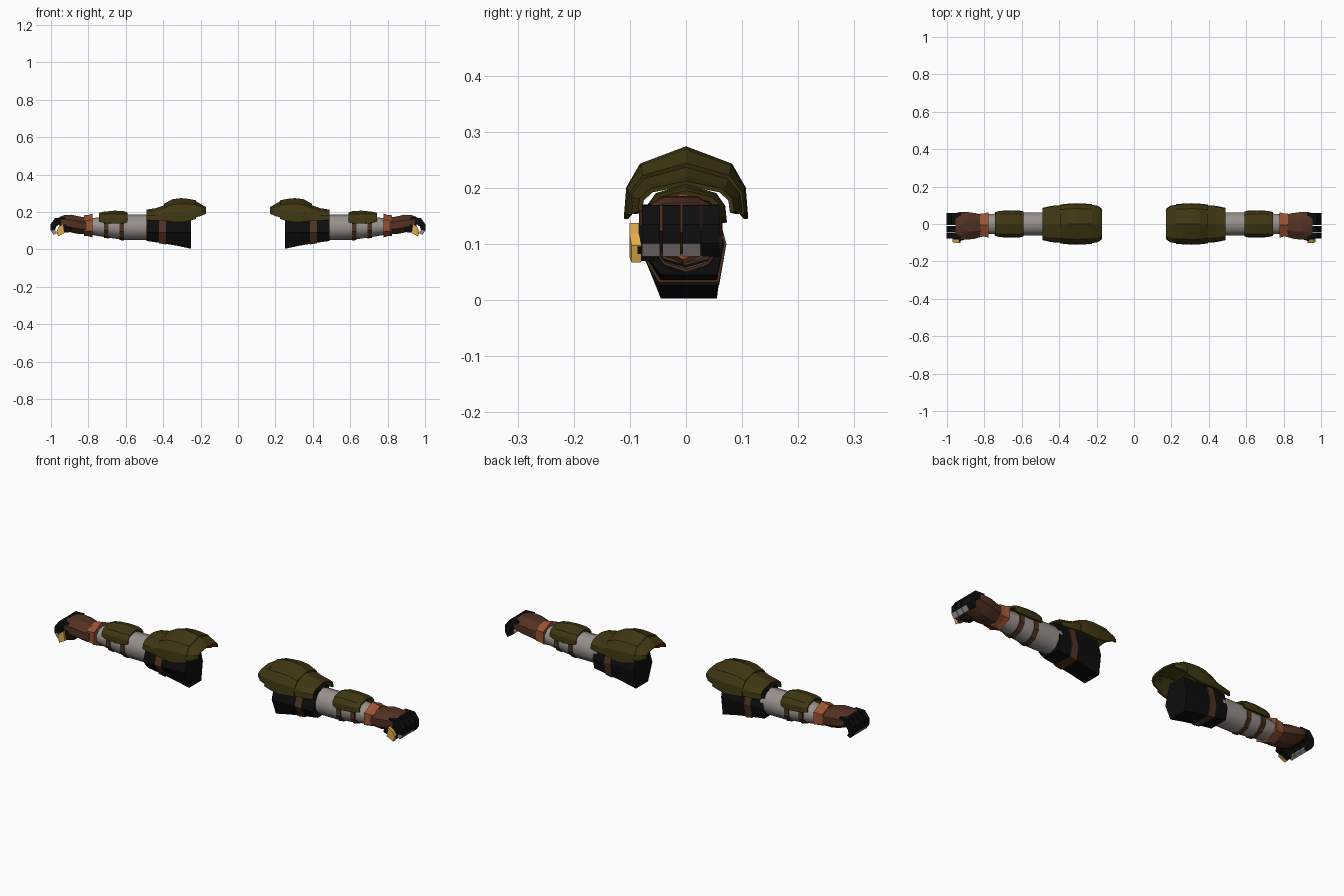
import bpy, bmesh, math

if "Cube" in bpy.data.objects:
    bpy.data.objects.remove(bpy.data.objects["Cube"])

def material(name, rgb):
    m = bpy.data.materials.new(name)
    m.diffuse_color = (*rgb, 1)
    m.use_nodes = True
    m.node_tree.nodes["Principled BSDF"].inputs["Base Color"].default_value = m.diffuse_color
    return m

OLIVE = material("olive armour", (0.050, 0.037, 0.006))
GREY = material("grey cloth", (0.32, 0.28, 0.265))
BLACK = material("black cloth", (0.004, 0.004, 0.004))
BROWN = material("brown leather", (0.085, 0.031, 0.016))
STRAP = material("strap leather", (0.075, 0.033, 0.015))
ORANGE = material("orange cuff", (0.33, 0.088, 0.034))
GOLD = material("gold metal", (0.75, 0.42, 0.07))

def loft(name, rings, mats, closed=True, cap=True, smooth=None, shell=0, rule=None):
    """Skin a list of equal rings; the mirror makes the opposite arm."""
    bm = bmesh.new()
    vs = [[bm.verts.new(p) for p in r] for r in rings]
    n = len(rings[0])
    for i in range(len(rings) - 1):
        for j in range(n if closed else n - 1):
            k = (j + 1) % n
            f = bm.faces.new((vs[i][j], vs[i][k], vs[i + 1][k], vs[i + 1][j]))
            if rule:
                f.material_index = rule(i, j)
    if closed and cap:
        bm.faces.new(vs[0])
        f = bm.faces.new(vs[-1])
        if rule:
            f.material_index = rule(len(rings) - 2, 0)
    bmesh.ops.recalc_face_normals(bm, faces=bm.faces)
    if not closed:
        # open shells sit over the arm, so their faces must point up
        if sum(f.normal.z * f.calc_area() for f in bm.faces) < 0:
            bmesh.ops.reverse_faces(bm, faces=bm.faces)
    me = bpy.data.meshes.new(name)
    bm.to_mesh(me)
    bm.free()
    for m in mats:
        me.materials.append(m)
    ob = bpy.data.objects.new(name, me)
    bpy.context.collection.objects.link(ob)
    if shell:
        s = ob.modifiers.new("thickness", 'SOLIDIFY')
        s.thickness, s.offset = shell, -1
    ob.modifiers.new("other arm", 'MIRROR').use_axis[0] = True
    if smooth:
        bpy.ops.object.select_all(action='DESELECT')
        ob.select_set(True)
        bpy.context.view_layer.objects.active = ob
        bpy.ops.object.shade_smooth_by_angle(angle=math.radians(smooth))
    return ob

def oval(x, cy, lo, hi, ry, n=10):
    cz, rz = (lo + hi) / 2, (hi - lo) / 2
    return [(x, cy + ry * math.cos(2 * math.pi * (i + .5) / n),
             cz + rz * math.sin(2 * math.pi * (i + .5) / n)) for i in range(n)]

def arch(x, lo, hi, w):
    half = [(1, 0), (.96, .43), (.74, .76)]
    prof = half + [(0, 1)] + [(-a, b) for a, b in reversed(half)]
    return [(x, w * a, lo + (hi - lo) * b) for a, b in prof]

def hexa(x, bottom, grow=0.0):
    g = grow
    return [(x, -.045 - g, bottom - g), (x, .055 + g, bottom - g), (x, .068 + g, .10),
            (x, .045 + g, .185), (x, -.05 - g, .185), (x, -.08 - g, .09)]

# Upper sleeve and its strap
loft("upper_sleeve", [hexa(.25, .003), hexa(.33, .02), hexa(.42, .035), hexa(.49, .045)], [BLACK])
loft("upper_strap", [hexa(.385, .03, .004), hexa(.422, .036, .004)], [STRAP])

# Forearm sleeve and straps
loft("forearm_sleeve", [oval(.47, 0, .05, .185, .064), oval(.60, 0, .05, .185, .064),
     oval(.70, 0, .063, .175, .060), oval(.80, 0, .08, .165, .055)], [GREY], smooth=45)
for x, lo, hi in ((.61, .046, .188), (.693, .058, .18)):
    loft("forearm_strap", [oval(x, 0, lo, hi, .068), oval(x + .024, 0, lo + .004, hi, .067)], [STRAP])

# Shoulder armour: three overlapping plates
inner = [(.172, .19, .226, .082), (.195, .18, .24, .098), (.235, .168, .263, .104)]
middle = [(.225, .163, .262, .106), (.265, .152, .270, .109), (.305, .145, .274, .111),
          (.35, .148, .268, .109), (.395, .153, .244, .104)]
outer = [(.385, .156, .238, .101), (.44, .154, .22, .097), (.49, .157, .212, .086)]
for name, rows in (("inner", inner), ("middle", middle), ("outer", outer)):
    loft("shoulder_plate_" + name, [arch(*r) for r in rows], [OLIVE], closed=False, shell=.008)

# Forearm guard
loft("forearm_guard", [arch(x, lo, hi, w) for x, lo, hi, w in (
     (.59, .145, .197, .066), (.61, .140, .204, .072), (.66, .138, .207, .073),
     (.72, .143, .201, .070), (.742, .148, .195, .063))], [OLIVE], closed=False, shell=.01)

# Flared cuff
loft("cuff", [oval(.778, -.005, .064, .191, .078, 6), oval(.800, -.005, .070, .184, .072, 6),
     oval(.824, -.005, .072, .182, .070, 6)], [ORANGE])

# Glove: hand back and palm
loft("glove", [oval(.81, -.008, .078, .173, .064, 8), oval(.85, -.010, .078, .180, .074, 8),
     oval(.89, -.010, .086, .189, .080, 8), oval(.93, -.010, .100, .186, .080, 8),
     oval(.955, -.008, .118, .175, .072, 8)], [BROWN], smooth=25)

# Curled fingers with pale tips
path = [(.925, .150, .020), (.965, .152, .020), (.987, .128, .016), (.990, .102, .012), (.978, .082, .009)]
tilt = [0, -35, -65, -95, -120]
for i, y in enumerate((-.062, -.026, .010, .044)):
    rings = []
    for (x, z, r), a in zip(path, tilt):
        a = math.radians(a)
        nx, nz = -math.sin(a) * r, math.cos(a) * r
        rings.append([(x + nx, y - .016, z + nz), (x + nx, y + .016, z + nz),
                      (x - nx, y + .016, z - nz), (x - nx, y - .016, z - nz)])
    loft("finger", rings, [BLACK, GREY], rule=lambda s, j, i=i: int(s == 3 and i < 3))

# Thumb: black with a gold outer guard
def thumb(y0, y1, grow):
    return [[(x, y0 + d, z + h), (x, y1 + d, z + h), (x - .008, y1 + d, z - h), (x - .008, y0 + d, z - h)]
            for x, z, h, d in ((.90, .112, .020 + grow, .012), (.935, .112, .022 + grow, 0),
                               (.958, .098, .018 + grow, 0), (.970, .082, .012 + grow, .004))]
loft("thumb", thumb(-.090, -.060, 0), [BLACK])
loft("thumb_guard", thumb(-.101, -.084, .003)[1:], [GOLD])
